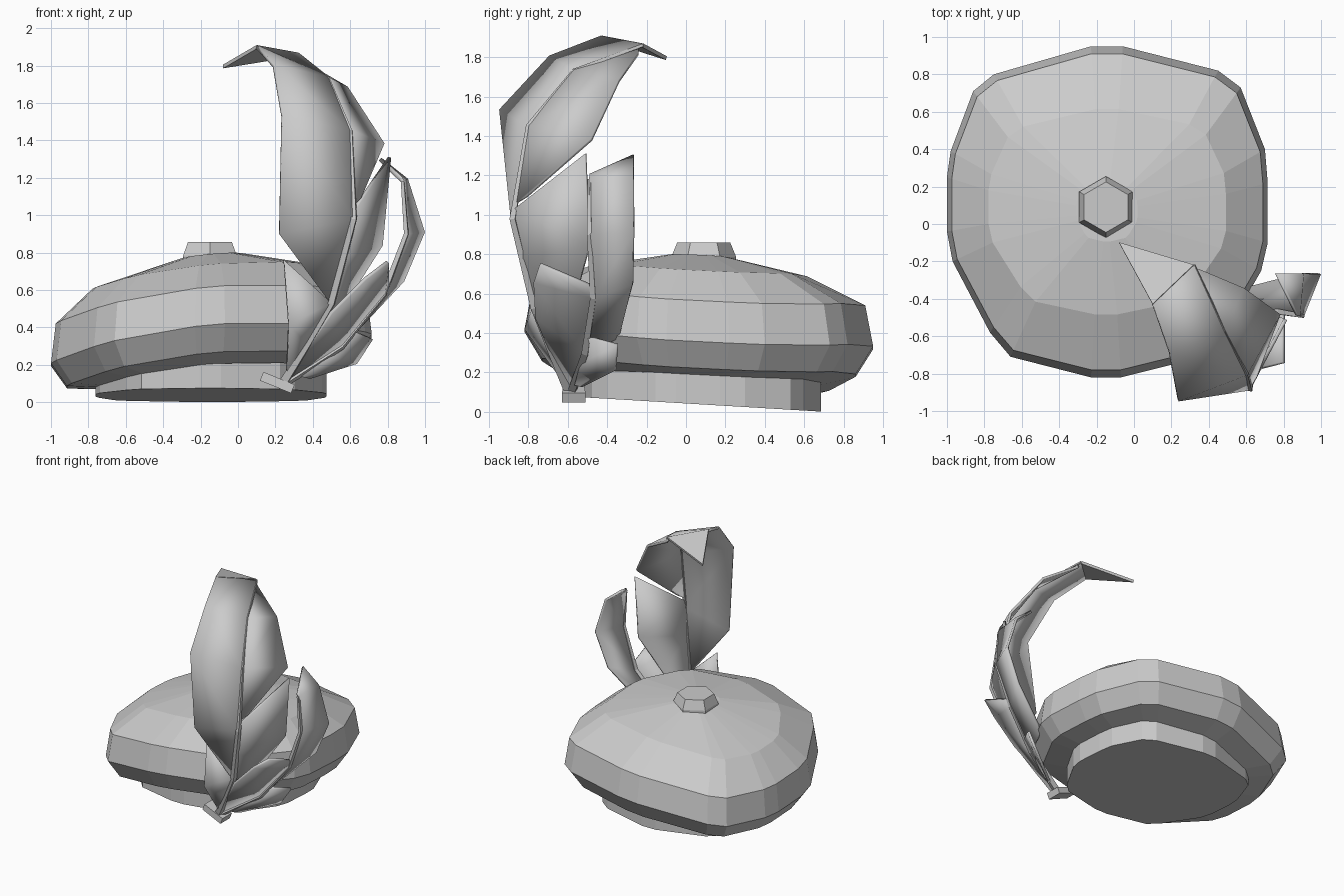
import bpy, bmesh, math
from mathutils import Vector, Matrix

if "Cube" in bpy.data.objects:
    bpy.data.objects.remove(bpy.data.objects["Cube"])

grey = bpy.data.materials.new("felt_grey")
grey.diffuse_color = (0.6, 0.6, 0.6, 1)
grey.use_nodes = True
grey.node_tree.nodes["Principled BSDF"].inputs["Base Color"].default_value = grey.diffuse_color
CX, CY = -0.145, 0.065


def add(name, verts, faces, thick=0, smooth=False):
    me = bpy.data.meshes.new(name)
    bm = bmesh.new()
    vs = [bm.verts.new(v) for v in verts]
    for f in faces:
        bm.faces.new([vs[i] for i in f])
    bmesh.ops.recalc_face_normals(bm, faces=bm.faces)
    bm.to_mesh(me)
    bm.free()
    me.materials.append(grey)
    ob = bpy.data.objects.new(name, me)
    bpy.context.collection.objects.link(ob)
    if thick:
        m = ob.modifiers.new("thickness", 'SOLIDIFY')
        m.thickness = thick
        m.offset = 0
    if smooth:
        bpy.ops.object.select_all(action='DESELECT')
        ob.select_set(True)
        bpy.context.view_layer.objects.active = ob
        bpy.ops.object.shade_smooth_by_angle(angle=math.radians(25))
    return ob


def loft(name, rings, smooth=False):
    """Bridge equal-length rings and close both ends."""
    n = len(rings[0])
    faces = [list(range(n)), [(len(rings) - 1) * n + i for i in range(n)]]
    for r in range(len(rings) - 1):
        for i in range(n):
            j = (i + 1) % n
            faces.append((r * n + i, r * n + j, (r + 1) * n + j, (r + 1) * n + i))
    return add(name, [v for ring in rings for v in ring], faces, 0, smooth)


# Squarish rounded plan of the hat
plan = [(-.23, .95), (-.06, .95), (.45, .82), (.57, .73), (.70, .40),
        (.715, .22), (.715, -.1), (.68, -.25), (.48, -.6), (.37, -.71),
        (-.07, -.82), (-.23, -.82), (-.66, -.71), (-.77, -.58), (-.97, -.2),
        (-1, -.04), (-1, .25), (-.98, .39), (-.86, .71), (-.75, .80)]


def ring(sx, sy, z, tilt=1):
    out = []
    for px, py in plan:
        dx, dy = (px - CX) * sx, (py - CY) * sy
        sag = .09 * dx - .05 * dy - .09 * (dx / .855) ** 2
        out.append((CX + dx, CY + dy, z + tilt * sag))
    return out


# Drooping beret crown
loft("beret_crown", [
    ring(.68, .68, .17), ring(.9, .9, .225), ring(1, 1, .37),
    ring(.97, .955, .575), ring(.74, .62, .71), ring(.19, .18, .785)])

# Head band with a slanted base
base = [(x, y, .038 - .06 * (y - CY)) for x, y, z in ring(.72, .70, 0, 0)]
loft("head_band", [base, ring(.72, .70, .19, .5)])

# Six-sided button on the crown
loft("top_button", [
    [(-.15 + r * math.sin(a), .09 + r * math.cos(a), z)
     for a in [math.radians(60 * k) for k in range(6)]]
    for r, z in ((.165, .755), (.165, .785), (.135, .858))])


def vane(name, rib, edge):
    """Strip of faces between the quill and the outer edge of a feather."""
    n = len(rib)
    faces = [(i, i + 1, n + i + 1, n + i) for i in range(n - 1)]
    add(name, rib + edge, faces, .02, True)


def quill(name, pts, r0, r1):
    """Tapered four-sided shaft along a path."""
    rings = []
    p = [Vector(v) for v in pts]
    for i, v in enumerate(p):
        t = (p[min(i + 1, len(p) - 1)] - p[max(i - 1, 0)]).normalized()
        a = t.cross(Vector((.6, -.8, 0))).normalized()
        b = t.cross(a)
        r = r0 + (r1 - r0) * i / (len(p) - 1)
        rings.append([v + a * r, v + b * r, v - a * r, v - b * r])
    loft(name, rings)


# Tall feather: quill, curled tip, full left vane, split right vane
tall = [(.24, -.59, .1), (.37, -.68, .31), (.5, -.77, .53), (.62, -.88, .98),
        (.60, -.80, 1.45), (.48, -.57, 1.73), (.32, -.22, 1.86)]
quill("tall_feather_quill", tall, .03, .01)
vane("tall_feather_left_vane", tall[2:],
     [(.48, -.78, .55), (.22, -.86, .9), (.235, -.94, 1.53),
      (.19, -.69, 1.8), (.1, -.43, 1.9)])
add("tall_feather_tip", [(.1, -.43, 1.9), (.32, -.22, 1.86), (-.08, -.1, 1.795)],
    [(0, 1, 2)], .02)
vane("tall_feather_right_vane",
     [(.62, -.86, 1.06), (.60, -.80, 1.45), (.48, -.57, 1.73), (.33, -.24, 1.84)],
     [(.65, -.81, 1.09), (.775, -.48, 1.38), (.58, -.34, 1.68), (.34, -.24, 1.82)])
vane("tall_feather_lower_right_vane",
     [(.62, -.87, 1.03), (.57, -.83, .78), (.5, -.77, .53), (.34, -.66, .26)],
     [(.81, -.51, 1.31), (.765, -.49, .84), (.6, -.56, .58), (.36, -.63, .26)])
vane("tall_feather_lower_left_vane",
     [(.5, -.77, .53), (.37, -.68, .31), (.27, -.61, .14)],
     [(.245, -.74, .76), (.27, -.81, .42), (.26, -.62, .16)])

# Short feather curving outwards
short = [(.24, -.58, .1), (.55, -.51, .3), (.78, -.47, .58),
         (.9, -.49, .9), (.88, -.49, 1.18)]
quill("short_feather_quill", short, .028, .012)
vane("short_feather_back_vane", short[1:] + [(.87, -.49, 1.2)],
     [(.6, -.34, .38), (.88, -.27, .65), (.99, -.265, .91),
      (.9, -.265, 1.19), (.76, -.265, 1.3)])
vane("short_feather_front_vane", short[:3] + [(.8, -.48, .64)],
     [(.25, -.61, .13), (.5, -.76, .48), (.68, -.77, .66), (.8, -.74, .75)])
vane("short_feather_small_vane",
     [(.34, -.56, .14), (.48, -.53, .25), (.62, -.5, .38)],
     [(.38, -.52, .13), (.63, -.36, .21), (.715, -.35, .34)])

# Little clip holding the quills
clip = Matrix.Translation((.21, -.57, .105)) @ Matrix.Rotation(math.radians(22), 4, 'Y')
loft("feather_clip", [
    [clip @ Vector((x, y, z)) for x, y in
     ((-.09, -.05), (.09, -.06), (.09, .06), (-.09, .05))] for z in (-.025, .025)])
